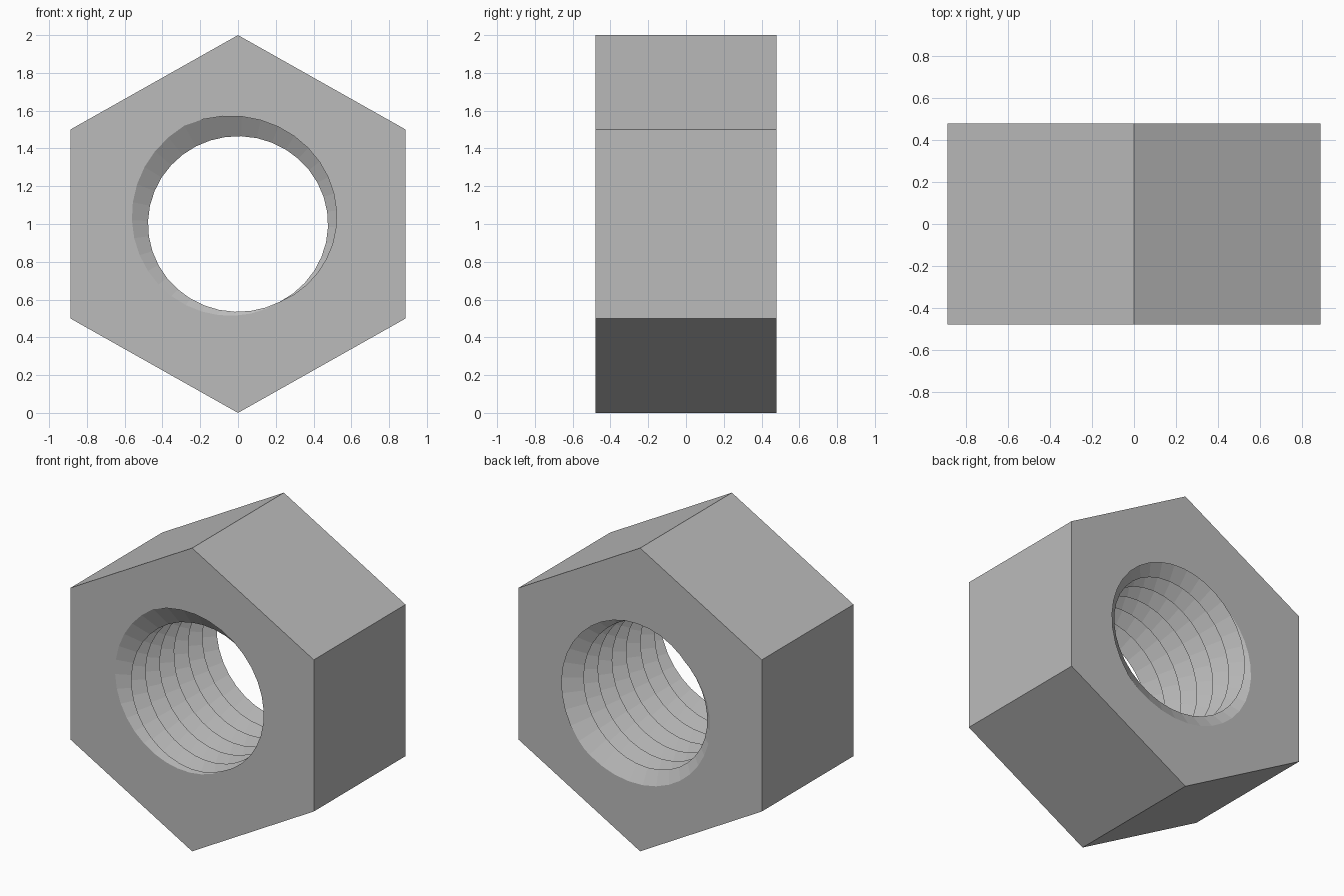
import bpy, bmesh, math

if "Cube" in bpy.data.objects:
    bpy.data.objects.remove(bpy.data.objects["Cube"])

HALF = 0.478            # half the nut thickness
WIDE = 1.025            # slight stretch across the flats
CREST, ROOT = 0.465, 0.59
PITCH, SEGS = 0.148, 36
START = math.radians(118)

bm = bmesh.new()

# Threaded bore: alternating crest and root helices, longer than the nut
rows = range(-4, 20)
grid = []
for j in range(SEGS + 1):
    turn = j / SEGS
    a = START + turn * math.tau
    column = []
    for k in rows:
        r = ROOT if k % 2 == 0 else CREST
        y = -HALF + PITCH * (k / 2 - turn)
        column.append(bm.verts.new((r * math.cos(a) * WIDE, y, 1 + r * math.sin(a))))
    grid.append(column)
for c0, c1 in zip(grid, grid[1:]):
    for k in range(len(rows) - 1):
        bm.faces.new((c0[k], c1[k], c1[k + 1], c0[k + 1]))
bmesh.ops.remove_doubles(bm, verts=bm.verts[:], dist=1e-4)

# Trim the thread flush with both end faces
for side in (-1, 1):
    bmesh.ops.bisect_plane(bm, geom=bm.verts[:] + bm.edges[:] + bm.faces[:], dist=1e-5,
                           plane_co=(0, side * HALF, 0), plane_no=(0, side, 0),
                           clear_outer=True)
bmesh.ops.remove_doubles(bm, verts=bm.verts[:], dist=1e-4)

# End faces: hexagon outline around the trimmed thread rim
rings = []
for side in (-1, 1):
    y = side * HALF
    rim = [e for e in bm.edges if e.is_boundary
           and all(abs(v.co.y - y) < 1e-3 for v in e.verts)]
    ring = []
    for i in range(6):
        a = math.radians(90 + 60 * i)
        ring.append(bm.verts.new((math.cos(a) * WIDE, y, 1 + math.sin(a))))
    outline = [bm.edges.new((ring[i], ring[(i + 1) % 6])) for i in range(6)]
    bmesh.ops.triangle_fill(bm, use_beauty=True, use_dissolve=False,
                            edges=rim + outline, normal=(0, side, 0))
    rings.append(ring)

# Six flats
front, back = rings
for i in range(6):
    n = (i + 1) % 6
    bm.faces.new((front[i], front[n], back[n], back[i]))
bmesh.ops.recalc_face_normals(bm, faces=bm.faces[:])

mesh = bpy.data.meshes.new("hex_nut")
bm.to_mesh(mesh)
bm.free()
steel = bpy.data.materials.new("steel grey")
steel.diffuse_color = (0.5, 0.5, 0.5, 1)
steel.use_nodes = True
steel.node_tree.nodes["Principled BSDF"].inputs["Base Color"].default_value = steel.diffuse_color
mesh.materials.append(steel)
nut = bpy.data.objects.new("hex_nut", mesh)
bpy.context.collection.objects.link(nut)
